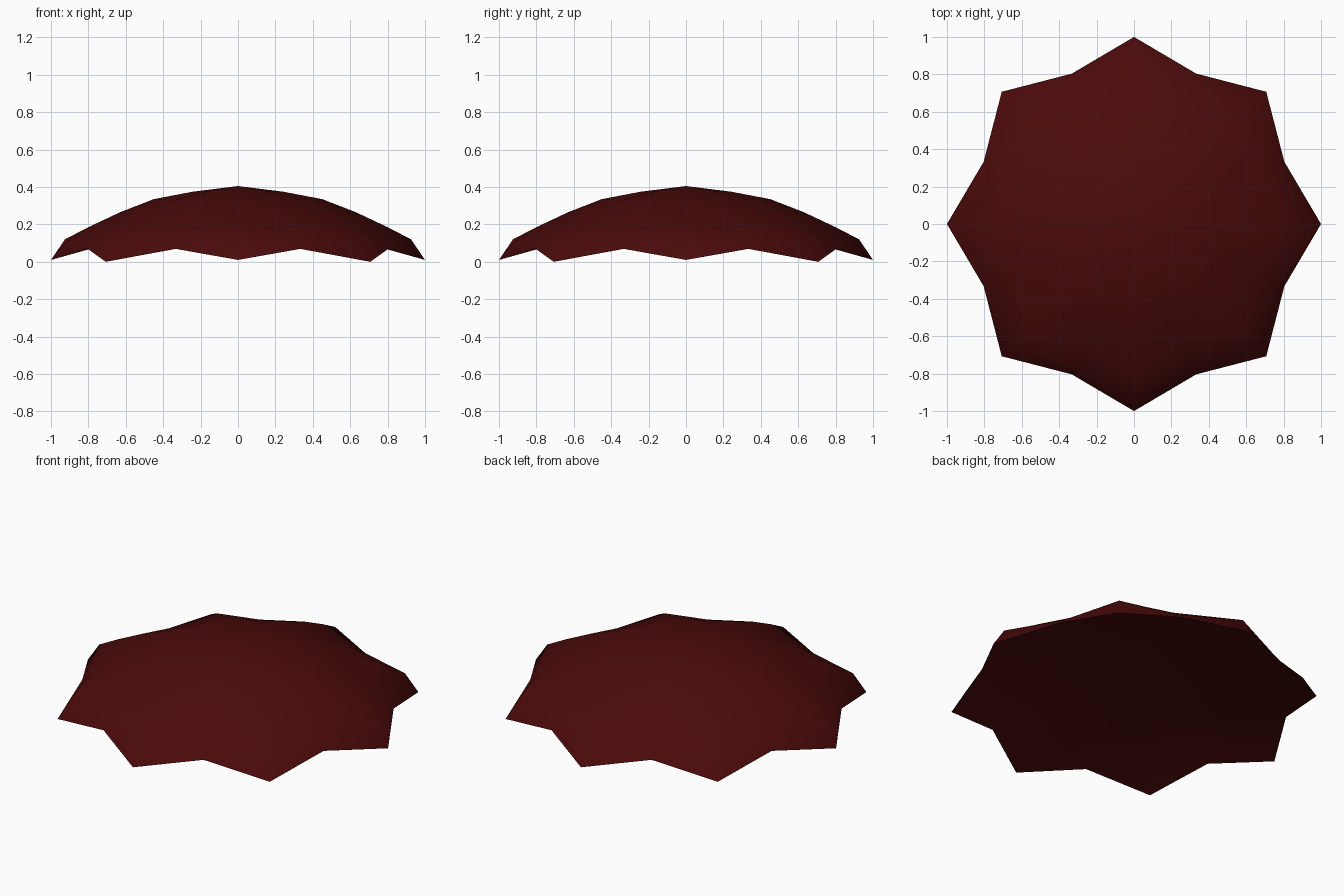
import bpy, bmesh
from math import sin, cos, pi

if "Cube" in bpy.data.objects:
    bpy.data.objects.remove(bpy.data.objects["Cube"])

RIBS = 8
APEX = 0.405
UNDERSIDE = 0.29
# rings from the top down: rib radius, rib height, panel-middle radius, panel-middle height
RINGS = [
    (0.24, 0.375, 0.215, 0.375),
    (0.45, 0.335, 0.40, 0.333),
    (0.63, 0.265, 0.555, 0.265),
    (0.80, 0.185, 0.71, 0.185),
    (0.925, 0.12, 0.825, 0.108),
    (1.00, 0.01, 0.87, 0.069),
]


def add_ring(bm, rib_r, rib_z, mid_r, mid_z):
    ring = []
    for i in range(RIBS * 2):
        a = i * pi / RIBS
        r, z = (mid_r, mid_z) if i % 2 else (rib_r, rib_z)
        if rib_r == 1.0 and i % 4 == 2:
            z = 0.0  # diagonal tips touch the floor
        ring.append(bm.verts.new((r * cos(a), r * sin(a), z)))
    return ring


def finish(bm, name, material):
    for f in bm.faces:
        f.smooth = True
    mesh = bpy.data.meshes.new(name)
    bm.to_mesh(mesh)
    bm.free()
    mesh.materials.append(material)
    bpy.context.collection.objects.link(bpy.data.objects.new(name, mesh))


# dark red fabric
fabric = bpy.data.materials.new("dark_red_fabric")
fabric.diffuse_color = (0.07, 0.003, 0.003, 1)
fabric.use_nodes = True
fabric.node_tree.nodes["Principled BSDF"].inputs["Base Color"].default_value = fabric.diffuse_color

# scalloped canopy: ribs alternate with sagging panel middles
bm = bmesh.new()
top = bm.verts.new((0, 0, APEX))
previous = None
for values in RINGS:
    ring = add_ring(bm, *values)
    for i in range(RIBS * 2):
        j = (i + 1) % (RIBS * 2)
        if previous is None:
            bm.faces.new((top, ring[i], ring[j]))
        else:
            bm.faces.new((previous[i], ring[i], ring[j], previous[j]))
    previous = ring
finish(bm, "umbrella_canopy", fabric)

# shallow conical underside closing the canopy
bm = bmesh.new()
centre = bm.verts.new((0, 0, UNDERSIDE))
ring = add_ring(bm, *RINGS[-1])
for i in range(RIBS * 2):
    bm.faces.new((centre, ring[(i + 1) % (RIBS * 2)], ring[i]))
finish(bm, "canopy_underside", fabric)
